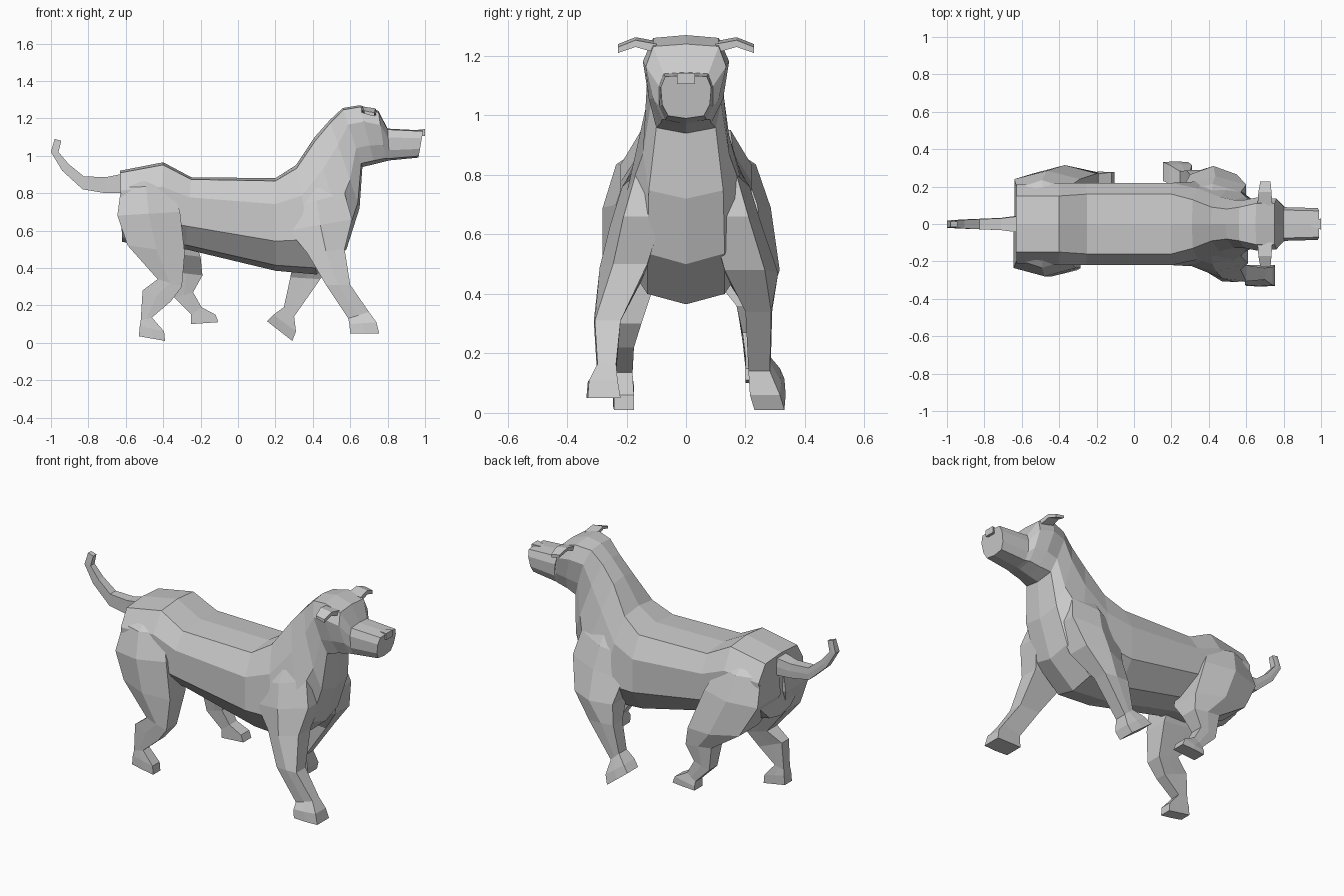
import bpy, bmesh


def loft(name, rings, mirror=False):
    """Skin a list of equal-length closed rings and cap both ends."""
    bm = bmesh.new()
    vs = [[bm.verts.new(p) for p in r] for r in rings]
    n = len(rings[0])
    for a, b in zip(vs, vs[1:]):
        for i in range(n):
            j = (i + 1) % n
            bm.faces.new((a[i], a[j], b[j], b[i]))
    bm.faces.new(vs[0])
    bm.faces.new(vs[-1])
    bmesh.ops.recalc_face_normals(bm, faces=bm.faces)
    me = bpy.data.meshes.new(name)
    bm.to_mesh(me)
    bm.free()
    ob = bpy.data.objects.new(name, me)
    bpy.context.collection.objects.link(ob)
    if mirror:
        ob.modifiers.new("mirror", 'MIRROR').use_axis = (False, True, False)
    return ob


def body_ring(xt, zt, xb, zb, wt, wm, wl, wb):
    """Ten-sided section between a top and a bottom point."""
    prof = [(0, 0), (wt, .03), (wm, .28), (wl, .68), (wb, .94), (0, 1)]
    half = [(xt + (xb - xt) * t, w, zt + (zb - zt) * t) for w, t in prof]
    return half + [(x, -y, z) for x, y, z in half[-2:0:-1]]


def limb_ring(s, xr, zr, xf, zf, yi, yo):
    """Six-sided section from a rear to a front edge; s picks the side."""
    w = yo - yi
    k = .045 if w > .12 else w * .04
    xm, zm = (xr + xf) / 2, (zr + zf) / 2
    return [(xr, s * yi, zr), (xr, s * (yo - k), zr), (xm, s * yo, zm),
            (xf, s * (yo - k), zf), (xf, s * yi, zf), (xm, s * yi, zm)]


def limb(name, s, rows):
    return loft(name, [limb_ring(s, *r) for r in rows])


# torso, neck, head and snout in one skin
loft("body_and_head", [body_ring(*r) for r in [
    (-.63, .92, -.62, .54, .15, .21, .20, .10),
    (-.40, .965, -.42, .50, .15, .22, .22, .12),
    (-.25, .885, -.28, .50, .16, .22, .22, .12),
    (.20, .88, .20, .385, .16, .22, .22, .13),
    (.31, .95, .42, .365, .13, .19, .23, .13),
    (.41, 1.10, .58, .50, .09, .145, .21, .13),
    (.49, 1.19, .65, .72, .08, .128, .145, .125),
    (.56, 1.255, .665, .94, .09, .128, .118, .10),
    (.65, 1.27, .73, .955, .11, .145, .125, .085),
    (.75, 1.24, .79, .97, .11, .135, .11, .08),
    (.80, 1.145, .81, .975, .075, .09, .09, .07),
    (.99, 1.135, .965, .99, .07, .085, .08, .06)]])

# hind legs
limb("hind_leg_near", -1, [
    (-.58, .90, -.38, .91, .02, .13),
    (-.625, .83, -.36, .84, .02, .235),
    (-.645, .68, -.31, .70, .02, .28),
    (-.59, .52, -.285, .48, .09, .28),
    (-.43, .34, -.30, .30, .15, .25),
    (-.51, .28, -.36, .22, .175, .245),
    (-.52, .12, -.46, .135, .18, .24),
    (-.525, .09, -.395, .06, .175, .245),
    (-.53, .035, -.39, .01, .175, .245)])
limb("hind_leg_far", 1, [
    (-.58, .90, -.38, .91, .02, .13),
    (-.625, .83, -.36, .84, .02, .235),
    (-.64, .68, -.29, .70, .02, .285),
    (-.54, .50, -.20, .46, .09, .315),
    (-.36, .38, -.19, .36, .17, .28),
    (-.34, .24, -.24, .27, .19, .27),
    (-.25, .15, -.195, .19, .20, .27),
    (-.25, .125, -.12, .15, .20, .28),
    (-.25, .10, -.105, .11, .20, .28)])

# front legs
limb("front_leg_near", -1, [
    (.32, .86, .50, .98, .03, .11),
    (.27, .72, .57, .80, .05, .215),
    (.27, .60, .61, .66, .08, .255),
    (.37, .48, .57, .50, .13, .29),
    (.47, .31, .60, .31, .22, .31),
    (.59, .13, .70, .165, .235, .30),
    (.595, .10, .74, .11, .23, .33),
    (.60, .05, .755, .05, .22, .335)])
limb("front_leg_far", 1, [
    (.32, .86, .50, .98, .03, .11),
    (.27, .72, .57, .80, .05, .215),
    (.27, .60, .60, .66, .08, .255),
    (.30, .46, .55, .48, .13, .31),
    (.28, .35, .44, .34, .20, .29),
    (.245, .19, .30, .14, .21, .285),
    (.19, .15, .31, .06, .215, .32),
    (.155, .115, .29, .01, .23, .335)])

# upturned tail
limb("tail", 1, [
    (-.58, .80, -.58, .91, -.05, .05),
    (-.71, .80, -.71, .885, -.033, .033),
    (-.83, .82, -.825, .89, -.028, .028),
    (-.94, .92, -.905, .955, -.024, .024),
    (-1.0, 1.02, -.96, 1.02, -.02, .02),
    (-.98, 1.09, -.945, 1.08, -.015, .015)])

# folded ears, mirrored across the head
ear = [(.10, .66, .74, 1.215, 1.25), (.17, .665, .735, 1.235, 1.263),
       (.228, .675, .73, 1.215, 1.24)]
loft("ears", [[(a, y, z0 + .01), (b, y, z0 - .005), (b, y, z1 - .01), (a, y, z1)]
              for y, a, b, z0, z1 in ear], mirror=True)

# nose wedge
loft("nose", [[(x, -w, 1.105), (x, w, 1.105), (x, w, z), (x, -w, z)]
              for x, w, z in [(.93, .01, 1.135), (1.0, .03, 1.143)]])
